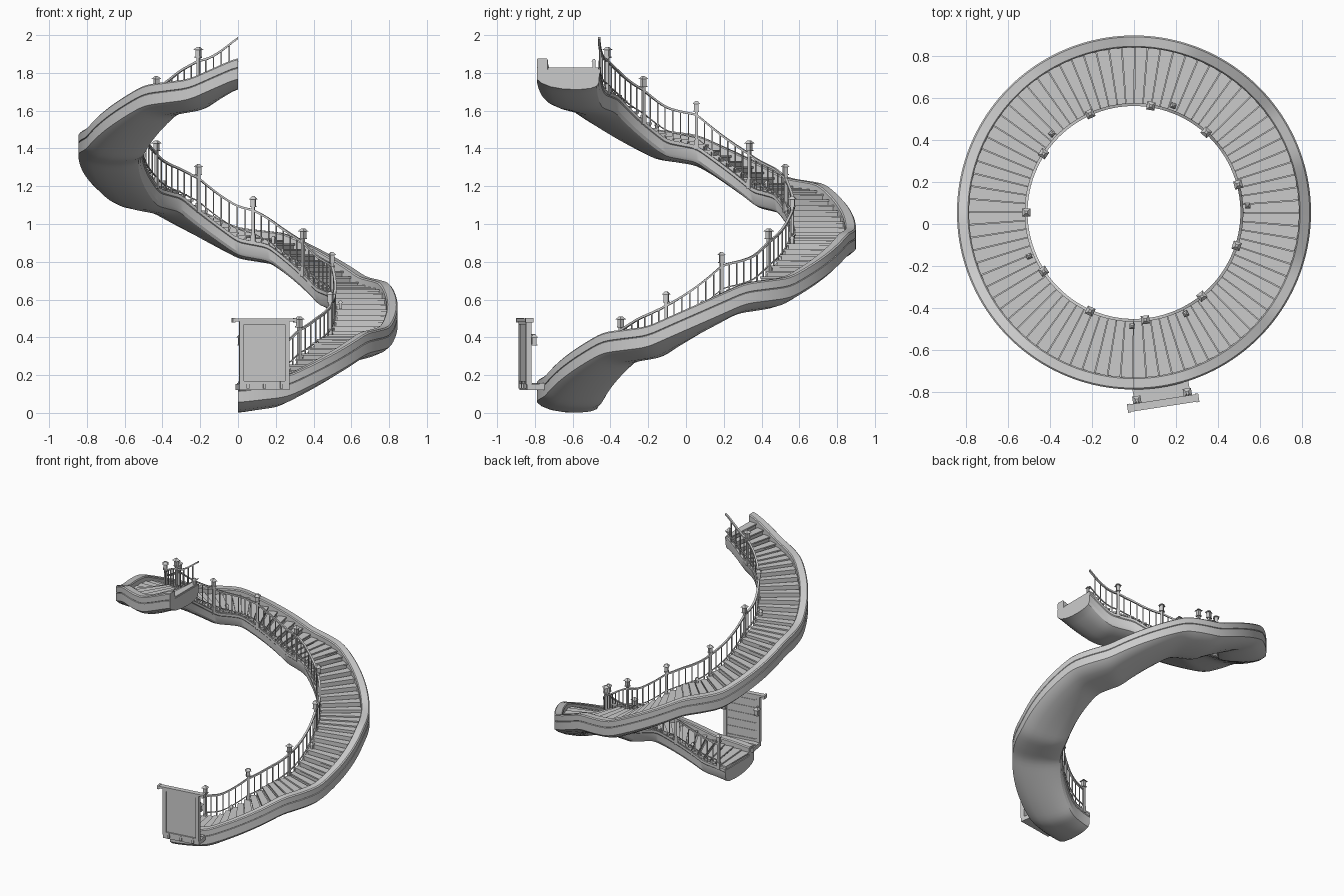
import bpy, bmesh
from math import sin, cos, radians, floor, pi
from mathutils import Matrix, Vector

if "Cube" in bpy.data.objects:
    bpy.data.objects.remove(bpy.data.objects["Cube"])

CY = 0.055            # centre of the spiral in y
START, END = -90, 270


def climb_raw(a):
    """Underside height: short landings alternating with flights."""
    a = min(max(a, START), END)
    k = floor((a + 90) / 54)
    d = a + 90 - 54 * k
    rise = 0.03 * d / 18 if d < 18 else 0.03 + 0.232 * (d - 18) / 36
    return 0.262 * k + rise


def climb(a):
    return sum(climb_raw(a + d) for d in (-3, -1.5, 0, 1.5, 3)) / 5


def pos(r, a, z):
    return Vector((r * cos(radians(a)), CY + r * sin(radians(a)), z))


def sweep(bm, profile, angles, height):
    """Sweep a closed (radius, z) profile round the centre."""
    rings = [[bm.verts.new(pos(r, a, z + height(a))) for r, z in profile] for a in angles]
    n = len(profile)
    for A, B in zip(rings, rings[1:]):
        for i in range(n):
            j = (i + 1) % n
            bm.faces.new((A[i], A[j], B[j], B[i]))
    bm.faces.new(rings[0])
    bm.faces.new(rings[-1][::-1])


def box(bm, r, a, z0, z1, wr, wt, dt=0.0, top=1.0):
    """Upright box at radius r and angle a, optional tangent shift and taper."""
    m = Matrix.Translation((0, CY, 0)) @ Matrix.Rotation(radians(a), 4, 'Z')
    vs = []
    for z, s in ((z0, 1), (z1, top)):
        for x, y in ((-1, -1), (1, -1), (1, 1), (-1, 1)):
            vs.append(bm.verts.new(m @ Vector((r + x * s * wr / 2, dt + y * s * wt / 2, z))))
    for f in ((3, 2, 1, 0), (4, 5, 6, 7), (0, 1, 5, 4), (1, 2, 6, 5), (2, 3, 7, 6), (3, 0, 4, 7)):
        bm.faces.new([vs[i] for i in f])


def finish(name, bm, smooth=False):
    bmesh.ops.recalc_face_normals(bm, faces=bm.faces)
    me = bpy.data.meshes.new(name)
    bm.to_mesh(me)
    bm.free()
    ob = bpy.data.objects.new(name, me)
    bpy.context.collection.objects.link(ob)
    if smooth:
        bpy.ops.object.select_all(action='DESELECT')
        ob.select_set(True)
        bpy.context.view_layer.objects.active = ob
        bpy.ops.object.shade_smooth_by_angle(angle=radians(30))
    return ob


def lantern(bm, r, a, z, dt=0.0):
    box(bm, r, a, z, z + 0.006, 0.03, 0.03, dt)
    box(bm, r, a, z + 0.006, z + 0.042, 0.024, 0.024, dt)
    box(bm, r, a, z + 0.042, z + 0.058, 0.04, 0.04, dt, 0.3)


steps = lambda a0, a1, n: [a0 + (a1 - a0) * i / n for i in range(n + 1)]

# spiral body: outer parapet, trough floor, rounded soffit, inner stringer
bm = bmesh.new()
body = [(0.787, 0.10), (0.787, 0.158), (0.793, 0.165), (0.838, 0.165), (0.845, 0.158),
        (0.845, 0.118), (0.841, 0.115), (0.845, 0.112), (0.845, 0.055), (0.82, 0.034),
        (0.77, 0.014), (0.70, 0.002), (0.62, 0.0), (0.56, 0.006), (0.528, 0.018),
        (0.517, 0.035), (0.513, 0.085), (0.508, 0.09), (0.508, 0.108), (0.527, 0.108), (0.527, 0.10)]
sweep(bm, body, steps(START, END, 160), climb)
finish("spiral_body", bm, True)

# treads: riser block with overhanging slab, 4.5 degrees each
bm = bmesh.new()
for i in range(80):
    a0, a1 = START + 4.5 * i, START + 4.5 * (i + 1)
    z = climb((a0 + a1) / 2) + 0.125
    low = climb(a0) + 0.08
    sweep(bm, [(0.525, low), (0.79, low), (0.79, z - 0.010), (0.525, z - 0.010)],
          steps(a0 + 0.5, a1, 2), lambda a: 0)
    sweep(bm, [(0.518, z - 0.010), (0.789, z - 0.010), (0.789, z), (0.518, z)],
          steps(max(a0 - 0.1, START), a1 - 0.35, 2), lambda a: 0)
finish("treads", bm)

# railing: sagging handrail, lower rail and balusters
POSTS = [-84 + 33 * k for k in range(11)]
RR = 0.515


def rail_z(a):
    """Straight between posts with a slight sag."""
    k = max(0, floor((a + 84) / 33))
    p, q = -84 + 33 * k, min(-84 + 33 * (k + 1), END)
    t = (a - p) / (q - p)
    straight = climb(p) * (1 - t) + climb(q) * t
    return 0.5 * (straight + climb(a)) - 0.014 * sin(pi * min(max(t, 0), 1))


bm = bmesh.new()
for off, w, h in ((0.272, 0.007, 0.006), (0.150, 0.004, 0.003)):
    sweep(bm, [(RR - w, off - h), (RR + w, off - h), (RR + w, off + h), (RR - w, off + h)],
          steps(-84, END, 118), rail_z)
finish("handrails", bm)

bm = bmesh.new()
for k in range(75):
    a = -84 + 4.714 * k
    if a < END and k % 7:
        box(bm, RR, a, climb(a) + 0.10, rail_z(a) + 0.272, 0.006, 0.006)
finish("balusters", bm)

# lantern posts along the inner edge
bm = bmesh.new()
for a in POSTS:
    z = climb(a)
    box(bm, RR, a, z + 0.09, z + 0.29, 0.016, 0.016)
    box(bm, RR, a, z + 0.09, z + 0.14, 0.024, 0.024)
    lantern(bm, RR, a, z + 0.288)
finish("lantern_posts", bm)

# small floor lamps beside the railing
bm = bmesh.new()
for k in range(6):
    a = -63 + 66.4 * k
    z = climb(a) + 0.12
    box(bm, 0.543, a, z, z + 0.032, 0.016, 0.016)
    box(bm, 0.543, a, z + 0.032, z + 0.046, 0.026, 0.026, 0, 0.3)
finish("floor_lamps", bm)

# entrance gate on a small platform outside the first landing
GA = -81.3
bm = bmesh.new()
box(bm, 0.865, GA, 0.122, 0.152, 0.125, 0.27)
for dt in (-0.09, 0.0, 0.09):
    box(bm, 0.83, GA, 0.15, 0.158, 0.06, 0.075, dt)
    box(bm, 0.932, GA, 0.13, 0.165, 0.01, 0.014, dt)
finish("gate_platform", bm)

bm = bmesh.new()
for s in (-1, 1):
    box(bm, 0.918, GA, 0.15, 0.488, 0.03, 0.024, s * 0.122)
box(bm, 0.92, GA, 0.485, 0.50, 0.036, 0.34)
box(bm, 0.92, GA, 0.468, 0.485, 0.024, 0.26)
box(bm, 0.92, GA, 0.152, 0.17, 0.026, 0.23)
for s in (-1, 1):
    box(bm, 0.92, GA, 0.478, 0.503, 0.042, 0.014, s * 0.165)
finish("gate_frame", bm)

bm = bmesh.new()
box(bm, 0.918, GA, 0.165, 0.47, 0.012, 0.225)
for k in range(5):
    box(bm, 0.911, GA, 0.18 + 0.056 * k, 0.232 + 0.056 * k, 0.006, 0.215)
finish("gate_panel", bm)

bm = bmesh.new()
for s in (-1, 1):
    box(bm, 0.897, GA, 0.412, 0.418, 0.03, 0.008, s * 0.122)
    lantern(bm, 0.888, GA, 0.357, s * 0.122)
finish("gate_lanterns", bm)
